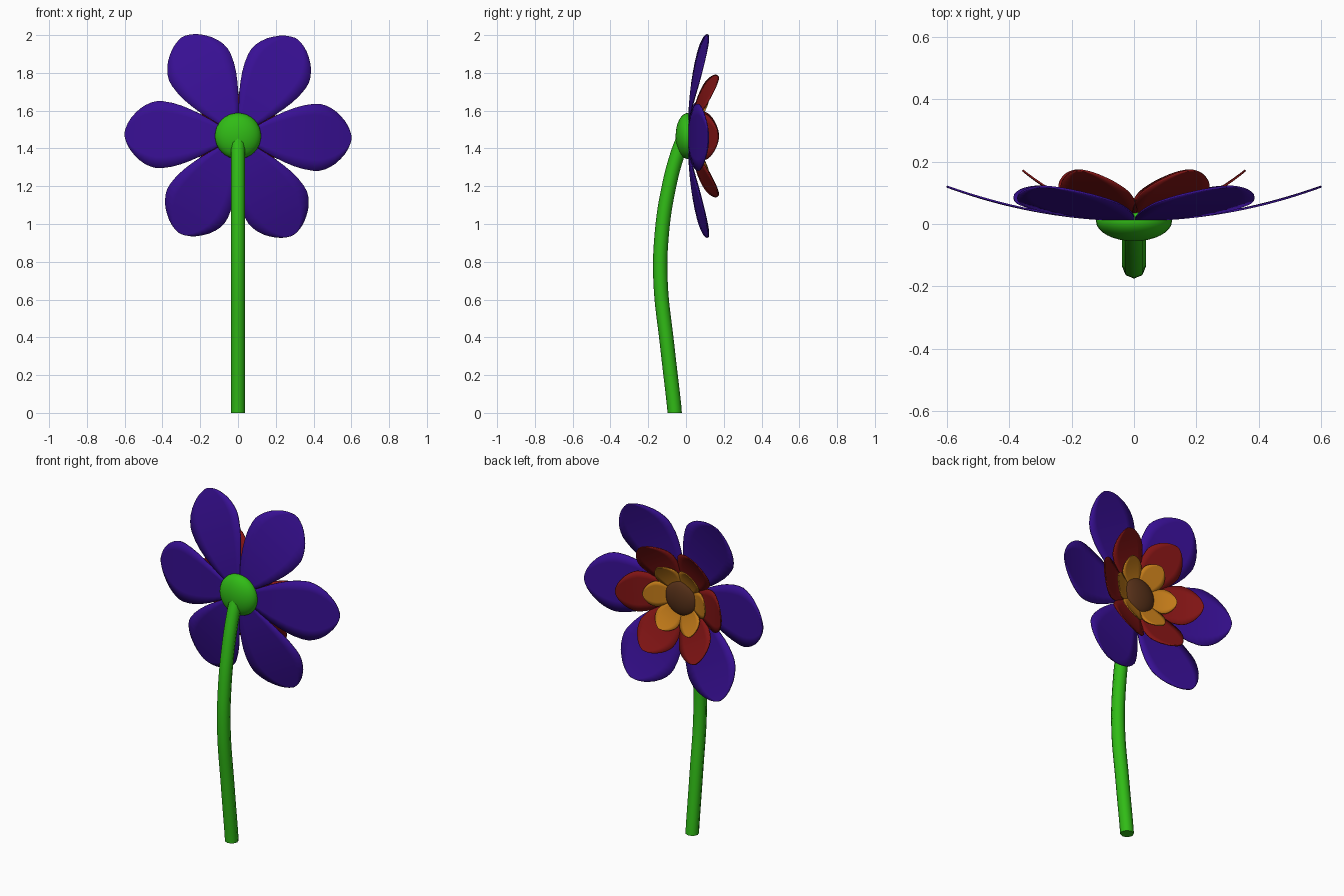
import bpy, bmesh
from math import cos, sin, radians

if "Cube" in bpy.data.objects:
    bpy.data.objects.remove(bpy.data.objects["Cube"])

CZ = 1.466  # height of the flower centre


def material(name, rgb):
    m = bpy.data.materials.new(name)
    m.diffuse_color = (*rgb, 1)
    m.use_nodes = True
    m.node_tree.nodes["Principled BSDF"].inputs["Base Color"].default_value = m.diffuse_color
    return m


purple = material("purple", (0.040, 0.005, 0.30))
red = material("red", (0.22, 0.007, 0.007))
orange = material("orange", (0.55, 0.20, 0.01))
brown = material("brown", (0.10, 0.032, 0.01))
green = material("green", (0.03, 0.50, 0.008))

# Petal outline: distance along the petal, half width (both as fractions)
OUTLINE = [(0, 0.06), (0.08, 0.16), (0.167, 0.32), (0.25, 0.48), (0.333, 0.63),
           (0.417, 0.76), (0.5, 0.87), (0.583, 0.95), (0.667, 0.995), (0.72, 0.995),
           (0.77, 0.95), (0.82, 0.87), (0.87, 0.755), (0.91, 0.62), (0.945, 0.48),
           (0.972, 0.33), (0.99, 0.18), (1.0, 0.05)]


def petal_ring(name, length, half_width, y_base, rise, mat):
    """Six cupped petals around the centre, opening towards +y."""
    bm = bmesh.new()
    cols = 6
    for k in range(6):
        a = radians(60 * k - 1)
        rows = []
        for t, w in OUTLINE:
            u, y = t * length, y_base + rise * t * t
            row = []
            for j in range(cols + 1):
                v = w * half_width * (2 * j / cols - 1)
                row.append(bm.verts.new((u * cos(a) - v * sin(a), y,
                                         CZ + u * sin(a) + v * cos(a))))
            rows.append(row)
        for r0, r1 in zip(rows, rows[1:]):
            for j in range(cols):
                bm.faces.new((r0[j], r0[j + 1], r1[j + 1], r1[j]))
    me = bpy.data.meshes.new(name)
    bm.to_mesh(me)
    bm.free()
    me.shade_smooth()
    me.materials.append(mat)
    ob = bpy.data.objects.new(name, me)
    bpy.context.collection.objects.link(ob)
    s = ob.modifiers.new("thickness", "SOLIDIFY")
    s.thickness = 0.006
    s.offset = 0


def dome(name, radius, depth, y, mat):
    """Flattened ball facing along y."""
    bpy.ops.mesh.primitive_uv_sphere_add(segments=32, ring_count=16, radius=1,
                                         location=(0, y, CZ), rotation=(radians(90), 0, 0))
    ob = bpy.context.object
    ob.name = name
    ob.scale = (radius, radius, depth)
    ob.data.materials.append(mat)
    bpy.ops.object.shade_smooth()


# Three layers of petals
petal_ring("outer_petals", 0.60, 0.178, 0.012, 0.108, purple)
petal_ring("middle_petals", 0.357, 0.122, 0.028, 0.144, red)
petal_ring("inner_petals", 0.212, 0.076, 0.032, 0.085, orange)

# Flower centre and the green cup behind it
dome("flower_centre", 0.108, 0.042, 0.036, brown)
dome("flower_cup", 0.122, 0.065, 0.010, green)

# Curved stem
path = [(-0.06, 0), (-0.10, 0.36), (-0.135, 0.70), (-0.128, 0.95),
        (-0.090, 1.20), (-0.045, 1.37), (-0.015, 1.45)]
cu = bpy.data.curves.new("stem", "CURVE")
cu.dimensions = "3D"
cu.bevel_depth = 0.038
cu.bevel_resolution = 2
cu.resolution_u = 6
cu.use_fill_caps = True
sp = cu.splines.new("BEZIER")
sp.bezier_points.add(len(path) - 1)
for p, (y, z) in zip(sp.bezier_points, path):
    p.co = (0, y, z)
    p.handle_left_type = p.handle_right_type = "AUTO"
first = sp.bezier_points[0]
first.handle_left_type = first.handle_right_type = "FREE"
first.handle_left = (0, -0.06, -0.03)
first.handle_right = (0, -0.06, 0.03)
cu.materials.append(green)
bpy.context.collection.objects.link(bpy.data.objects.new("stem", cu))
